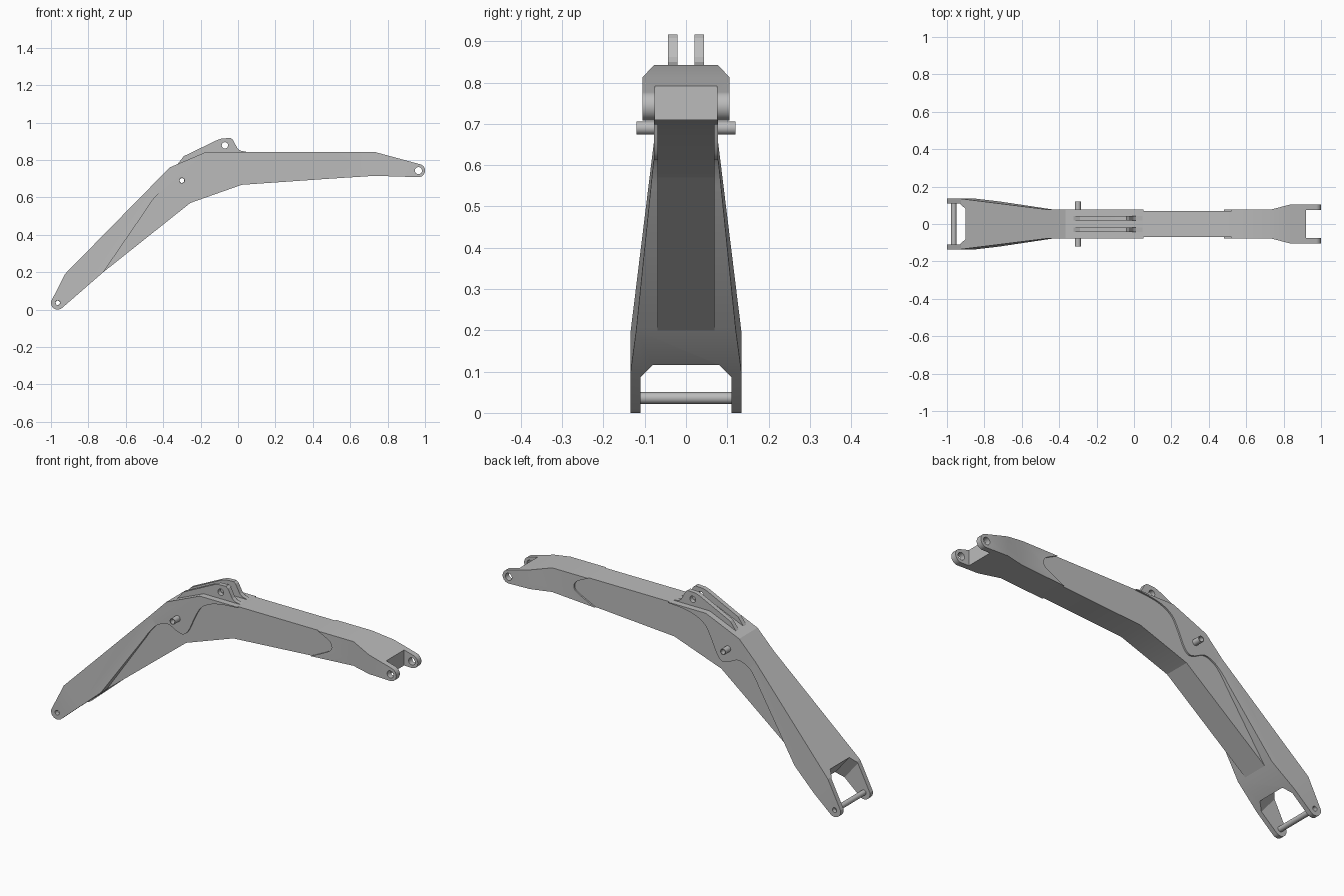
import bpy
import bmesh
from math import cos, sin, radians
from mathutils import Matrix, Vector

cube = bpy.data.objects.get("Cube")
if cube:
    bpy.data.objects.remove(cube)

steel = bpy.data.materials.new("plain_grey")
steel.use_nodes = True
steel.diffuse_color = (0.5, 0.5, 0.5, 1)
steel.node_tree.nodes["Principled BSDF"].inputs["Base Color"].default_value = (0.5, 0.5, 0.5, 1)

TILT = radians(40)                       # slope of the lower arm
ALONG = Vector((cos(TILT), 0, sin(TILT)))
X = Vector((1, 0, 0))


def make(name, bm):
    bmesh.ops.recalc_face_normals(bm, faces=bm.faces)
    mesh = bpy.data.meshes.new(name)
    bm.to_mesh(mesh)
    bm.free()
    mesh.materials.append(steel)
    ob = bpy.data.objects.new(name, mesh)
    bpy.context.collection.objects.link(ob)
    return ob


def prism(name, outline, axis=X, widths=((0, 1),), y=0):
    """Side outline extruded across y; half width is linear between stations on axis."""
    bm = bmesh.new()
    face = bm.faces.new([bm.verts.new((px, -1, pz)) for px, pz in outline])
    ext = bmesh.ops.extrude_face_region(bm, geom=[face])["geom"]
    bmesh.ops.translate(bm, vec=(0, 2, 0), verts=[v for v in ext if isinstance(v, bmesh.types.BMVert)])
    if len(widths) > 1:
        for s, _ in widths:
            bmesh.ops.bisect_plane(bm, geom=bm.verts[:] + bm.edges[:] + bm.faces[:],
                                   plane_co=axis * s, plane_no=axis)
    for v in bm.verts:
        s = v.co.dot(axis)
        half = widths[0][1]
        for (s0, w0), (s1, w1) in zip(widths, widths[1:]):
            t = min(max((s - s0) / (s1 - s0), 0), 1)
            half += (w1 - w0) * t
        v.co.y = y + half * (1 if v.co.y > 0 else -1)
    return make(name, bm)


def arc(cx, cz, r, a0, a1, n=18):
    return [(cx + r * cos(radians(a0 + (a1 - a0) * i / n)),
             cz + r * sin(radians(a0 + (a1 - a0) * i / n))) for i in range(n + 1)]


def smooth_path(pts, n=5):
    """Catmull-Rom curve through the points."""
    p = [Vector(q) for q in [pts[0]] + pts + [pts[-1]]]
    out = []
    for a, b, c, d in zip(p, p[1:], p[2:], p[3:]):
        for i in range(n):
            t = i / n
            q = b + (c - a) * t / 2 + (a * 2 - b * 5 + c * 4 - d) * t * t / 2 \
                + (b * 3 - a - c * 3 + d) * t ** 3 / 2
            out.append(tuple(q))
    return out + [tuple(pts[-1])]


def cut(ob, cutters):
    for c in cutters:
        c.hide_render = True
        mod = ob.modifiers.new("cut", "BOOLEAN")
        mod.operation, mod.solver, mod.object = "DIFFERENCE", "EXACT", c
    bpy.context.view_layer.update()
    ev = ob.evaluated_get(bpy.context.evaluated_depsgraph_get())
    mesh = bpy.data.meshes.new_from_object(ev)
    ob.modifiers.clear()
    ob.data = mesh
    for c in cutters:
        bpy.data.objects.remove(c)


def drill(centre, r):
    return prism("drill", arc(*centre, r, 0, 345, 23))


def tube(name, centre, outer, inner, half):
    ob = prism(name, arc(*centre, outer, 0, 348.75, 31), widths=((0, half),))
    cut(ob, [drill(centre, inner)])
    return ob


FOOT, TIP = (-0.964, 0.036), (0.965, 0.743)
PIN, LUG = (-0.30, 0.69), (-0.07, 0.878)

# Lower arm: wide foot tapering up, bounded by a wavy seam
seam = [(-0.72, 0.2)] + smooth_path([
    (-0.49, 0.535), (-0.46, 0.58), (-0.42, 0.622), (-0.36, 0.645), (-0.30, 0.62), (-0.265, 0.615),
    (-0.235, 0.645), (-0.2, 0.72), (-0.165, 0.78), (-0.11, 0.815), (-0.04, 0.832), (0.05, 0.839)])
lower = prism("lower_arm",
              arc(*FOOT, 0.036, 311, 168)
              + [(-0.925, 0.19), (-0.365, 0.76), (-0.17, 0.843), (0.05, 0.843)] + seam[::-1],
              ALONG, ((-0.586, 0.135), (0.072, 0.077)))

# Foot fork opening, square to the arm with bevelled corners
bm = bmesh.new()
f = bm.faces.new([bm.verts.new((s, y, -1)) for s, y in (
    (-1.5, -0.11), (-0.596, -0.11), (-0.551, -0.08), (-0.551, 0.08), (-0.596, 0.11), (-1.5, 0.11))])
ext = bmesh.ops.extrude_face_region(bm, geom=[f])["geom"]
bmesh.ops.translate(bm, vec=(0, 0, 3), verts=[v for v in ext if isinstance(v, bmesh.types.BMVert)])
bm.transform(Matrix.Rotation(-TILT, 4, "Y"))
cut(lower, [make("foot_slot", bm), drill(FOOT, 0.0125), drill(PIN, 0.014)])

# Narrow box core joining lower arm and tip
core = prism("core_beam", [
    (-0.72, 0.2), (-0.255, 0.57), (0.02, 0.667), (0.48, 0.699), (0.62, 0.72), (0.64, 0.78),
    (0.53, 0.843), (0.04, 0.843), (-0.12, 0.83), (-0.25, 0.75), (-0.36, 0.70), (-0.5, 0.6)],
    widths=((0, 0.069),))
cut(core, [drill(PIN, 0.014)])

# Tip: flared fork end with a rounded nose seam
nose = smooth_path([(0.48, 0.699), (0.575, 0.746), (0.598, 0.765), (0.602, 0.785),
                    (0.585, 0.81), (0.52, 0.843)])
tip = prism("tip_fork",
            nose + [(0.73, 0.843)] + arc(*TIP, 0.035, 74, -90) + [(0.73, 0.715)],
            X, ((0.73, 0.077), (0.84, 0.105)))
slot = prism("tip_slot", [(0.92, 0.5), (1.2, 0.5), (1.2, 1), (0.92, 1)], widths=((0, 0.075),))
cut(tip, [slot, drill(TIP, 0.019)])

# Pair of cylinder lugs on top
for side, y in (("left", 0.032), ("right", -0.032)):
    lug = prism(side + "_lug", [
        (-0.325, 0.775), (-0.29, 0.82), (-0.11, 0.907), (-0.085, 0.915), (-0.04, 0.917),
        (-0.028, 0.908), (-0.003, 0.862), (0.012, 0.85), (0.05, 0.842), (0, 0.82),
        (-0.17, 0.82), (-0.3, 0.765)], widths=((0, 0.012),), y=y)
    cut(lug, [drill(LUG, 0.017)])

# Hollow pins
tube("side_pin", PIN, 0.016, 0.0125, 0.12)
tube("foot_pin", FOOT, 0.014, 0.0115, 0.113)

# Smooth the round parts, keep plate edges sharp
for ob in bpy.context.scene.objects:
    ob.select_set(ob.type == "MESH")
bpy.context.view_layer.objects.active = lower
bpy.ops.object.shade_smooth_by_angle(angle=radians(16))
